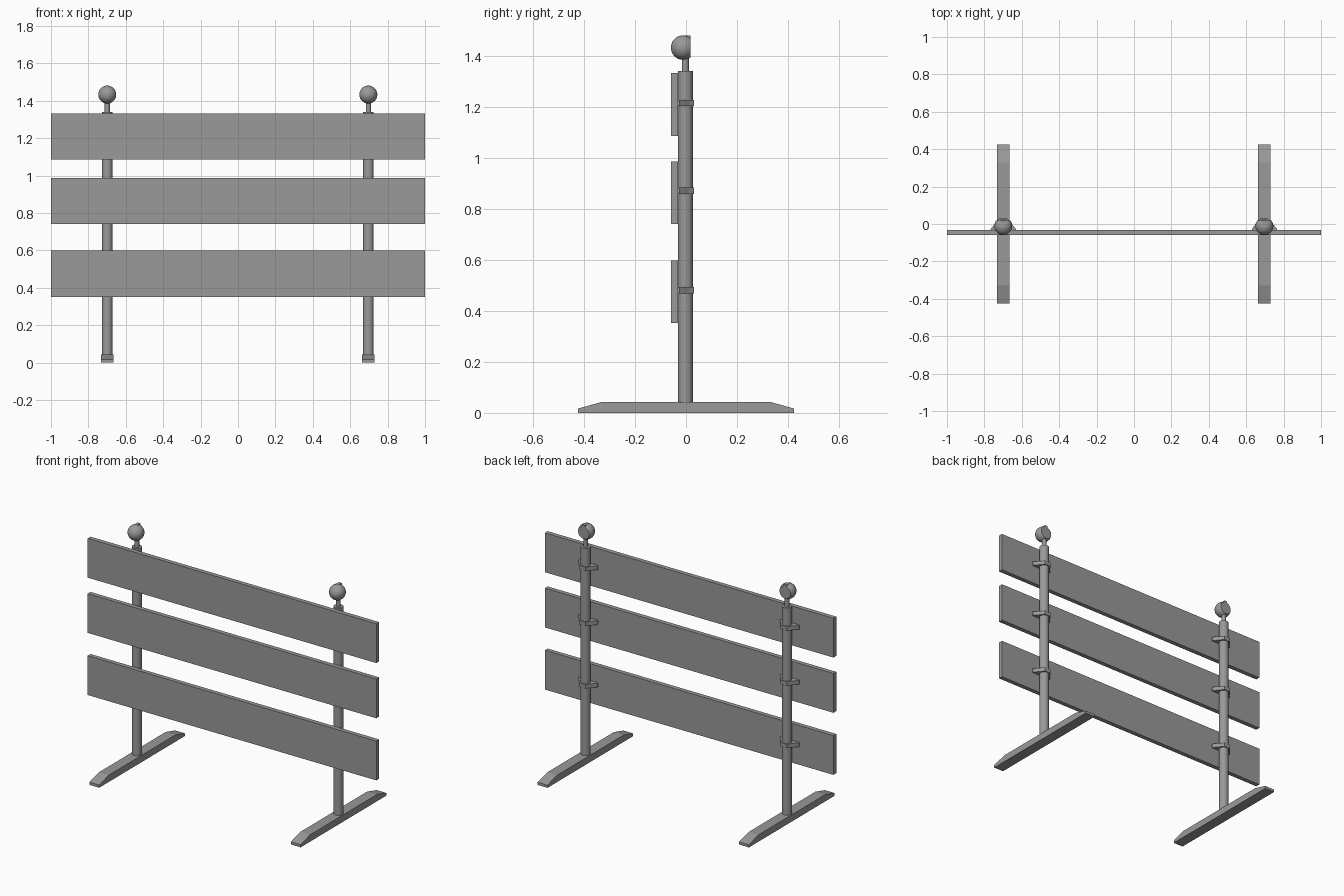
import bpy, bmesh, math
from mathutils import Vector

if "Cube" in bpy.data.objects:
    bpy.data.objects.remove(bpy.data.objects["Cube"])

# Dark grey paint for the whole barrier
grey = bpy.data.materials.new("dark_grey")
grey.diffuse_color = (0.32, 0.32, 0.32, 1)
grey.use_nodes = True
grey.node_tree.nodes["Principled BSDF"].inputs["Base Color"].default_value = grey.diffuse_color


def finish(name, bm, smooth=False):
    bmesh.ops.remove_doubles(bm, verts=bm.verts, dist=1e-5)
    bmesh.ops.recalc_face_normals(bm, faces=bm.faces)
    me = bpy.data.meshes.new(name)
    bm.to_mesh(me)
    bm.free()
    me.materials.append(grey)
    ob = bpy.data.objects.new(name, me)
    bpy.context.collection.objects.link(ob)
    if smooth:
        bpy.ops.object.select_all(action='DESELECT')
        ob.select_set(True)
        bpy.context.view_layer.objects.active = ob
        bpy.ops.object.shade_smooth_by_angle(angle=math.radians(35))
    return ob


def prism(name, points, direction):
    """Closed solid from a flat outline of 3D points swept along a direction."""
    bm = bmesh.new()
    d = Vector(direction)
    a = [bm.verts.new(p) for p in points]
    b = [bm.verts.new(Vector(p) + d) for p in points]
    bm.faces.new(a)
    bm.faces.new(b)
    for i in range(len(a)):
        bm.faces.new((a[i - 1], a[i], b[i], b[i - 1]))
    return finish(name, bm)


def lathe(name, profile, origin, axis, steps=24):
    """Spin (radius, distance) pairs around a Y or Z axis through origin."""
    bm = bmesh.new()
    pts = [Vector((r, d, 0)) if axis == 'Y' else Vector((r, 0, d)) for r, d in profile]
    vs = [bm.verts.new(p) for p in pts]
    edges = [bm.edges.new(pair) for pair in zip(vs, vs[1:])]
    ax = (0, 1, 0) if axis == 'Y' else (0, 0, 1)
    bmesh.ops.spin(bm, geom=vs + edges, cent=(0, 0, 0), axis=ax,
                   angle=math.tau, steps=steps)
    bmesh.ops.translate(bm, verts=bm.verts, vec=Vector(origin))
    return finish(name, bm, True)


# Three horizontal boards
for label, z0 in (("lower", 0.352), ("middle", 0.741), ("upper", 1.087)):
    prism(label + "_board",
          [(-1, -0.059, z0), (1, -0.059, z0), (1, -0.031, z0), (-1, -0.031, z0)],
          (0, 0, 0.246))

for side, x in (("left", -0.699), ("right", 0.697)):
    # Foot with sloped ends
    outline = [(-0.424, 0), (0.424, 0), (0.424, 0.017), (0.33, 0.043),
               (-0.33, 0.043), (-0.424, 0.017)]
    prism(side + "_foot", [(x - 0.034, y, z) for y, z in outline], (0.068, 0, 0))

    # Upright tube and the thin lamp stem
    lathe(side + "_post", [(0, 0.03), (0.0285, 0.03), (0.0285, 1.341), (0, 1.341)],
          (x, -0.002, 0), 'Z')
    lathe(side + "_lamp_stem", [(0, 1.33), (0.0135, 1.33), (0.0135, 1.41), (0, 1.41)],
          (x, -0.002, 0), 'Z', 16)

    # Warning lamp: ball sliced flat at the back
    r, cut = 0.048, 0.029
    end = math.acos(-cut / r)
    ball = [(r * math.sin(end * i / 16), -r * math.cos(end * i / 16)) for i in range(17)]
    lathe(side + "_lamp", ball + [(0, cut)], (x, -0.011, 1.433), 'Y', 32)

    # Small tab at the top of the lamp's back
    prism(side + "_lamp_tab", [(x + a, b, 1.455) for a, b in
          ((-0.01, -0.015), (0.01, -0.015), (0.01, 0.018), (-0.01, 0.018))],
          (0, 0, 0.026))

    # Clamps holding the boards to the post
    half = [(0.067, -0.032), (0.067, -0.026), (0.034, 0.014), (0.022, 0.031)]
    clamp = half + [(-a, b) for a, b in reversed(half)]
    for label, z in (("lower", 0.468), ("middle", 0.859), ("upper", 1.203)):
        prism(f"{side}_{label}_clamp", [(x + a, b, z) for a, b in clamp],
              (0, 0, 0.025))
